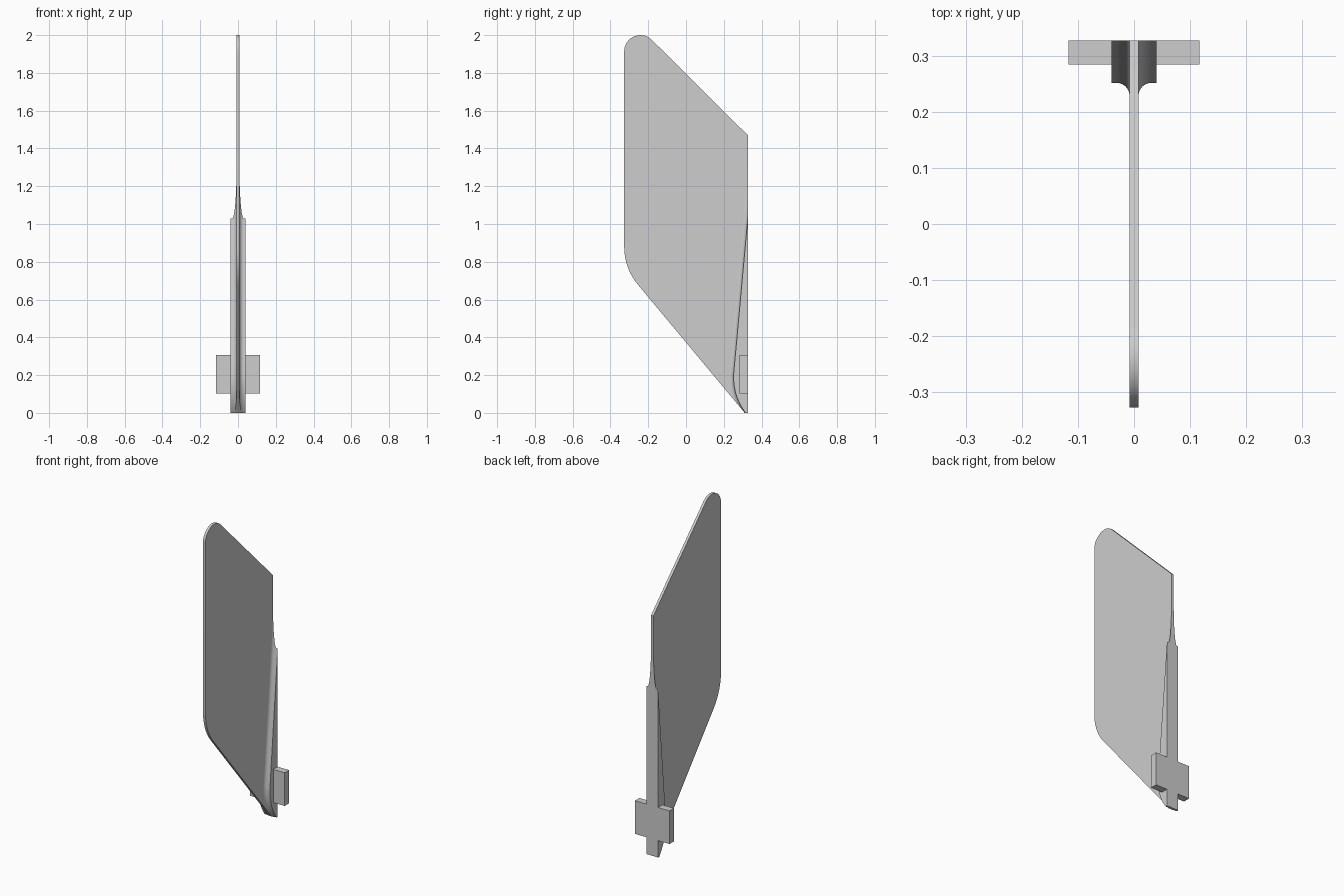
import bpy, bmesh, math
from mathutils import Vector

cube = bpy.data.objects.get("Cube")
if cube:
    bpy.data.objects.remove(cube, do_unlink=True)

BACK = 0.327      # plane of the rear face
HALF = 0.008      # half thickness of the blade
SLOPE = 1.2       # slope of the lower blade edge
LOW_FRONT = 0.311  # where the lower blade edge meets the ground

grey = bpy.data.materials.new("light grey")
grey.use_nodes = True
colour = (0.61, 0.61, 0.61, 1)
grey.diffuse_color = colour
grey.node_tree.nodes["Principled BSDF"].inputs["Base Color"].default_value = colour


def finish(name, bm):
    bmesh.ops.recalc_face_normals(bm, faces=bm.faces)
    mesh = bpy.data.meshes.new(name)
    bm.to_mesh(mesh)
    bm.free()
    mesh.materials.append(grey)
    obj = bpy.data.objects.new(name, mesh)
    bpy.context.collection.objects.link(obj)
    bpy.ops.object.select_all(action="DESELECT")
    obj.select_set(True)
    bpy.context.view_layer.objects.active = obj
    bpy.ops.object.shade_smooth_by_angle(angle=math.radians(30))


def round_corner(before, corner, after, tangent, steps=14):
    """Circular arc replacing a corner, starting a tangent length away."""
    if not tangent:
        return [corner]
    u, v = (before - corner).normalized(), (after - corner).normalized()
    half = math.acos(u.dot(v)) / 2
    radius = tangent * math.tan(half)
    centre = corner + (u + v).normalized() * (tangent / math.cos(half))
    a, b = corner + u * tangent - centre, corner + v * tangent - centre
    return [centre + a.lerp(b, i / steps).normalized() * radius
            for i in range(steps + 1)]


# Blade: rounded side outline, extruded across its thickness
corners = [
    (BACK, 0, 0),
    (LOW_FRONT, 0, 0.012),
    (-BACK, (LOW_FRONT + BACK) * SLOPE, 0.113),
    (-BACK, 2.12, 0.205),
    (BACK, 1.47, 0),
]
points = [Vector((y, z)) for y, z, t in corners]
outline = []
for i, (y, z, t) in enumerate(corners):
    outline += round_corner(points[i - 1], points[i], points[(i + 1) % len(points)], t)

bm = bmesh.new()
face = bm.faces.new([bm.verts.new((-HALF, p.x, p.y)) for p in outline])
extruded = bmesh.ops.extrude_face_region(bm, geom=[face])["geom"]
bmesh.ops.translate(bm, vec=(2 * HALF, 0, 0),
                    verts=[g for g in extruded if isinstance(g, bmesh.types.BMVert)])
if face.is_valid and len(bm.faces) < len(outline) + 2:
    bm.faces.new([v for v in face.verts])
finish("fin_blade", bm)


# Mounting flange: filleted section lofted upward along a sloping front edge
def flange_edge(z):
    if z < 0.2:
        return 0.2515 + 0.0635 * (1 - z / 0.2) ** 2.3
    return 0.2515 + (z - 0.2) * 0.091


def flange_section(z):
    e, r = flange_edge(z), 0.023
    side = [(0.04, BACK + 0.2), (0.04, e)]
    for i in range(11):
        a = math.pi / 2 * i / 10
        side.append((HALF + r - r * math.sin(a), e - r + r * math.cos(a)))
    return side + [(-x, y) for x, y in reversed(side)]


bm = bmesh.new()
levels = [0.2 * i / 16 for i in range(16)] + [0.2 + 1.2 * i / 12 for i in range(13)]
rings = [[bm.verts.new((x, y, z)) for x, y in flange_section(z)] for z in levels]
for low, high in zip(rings, rings[1:]):
    for i in range(len(low)):
        j = (i + 1) % len(low)
        bm.faces.new((low[i], low[j], high[j], high[i]))
bm.faces.new(rings[0])
bm.faces.new(rings[-1])
# Trim flush with the rear face and with the lower blade edge
for point, normal in (((0, BACK, 0), (0, 1, 0)),
                      ((0, LOW_FRONT, 0), (0, -SLOPE, -1))):
    bmesh.ops.bisect_plane(bm, geom=bm.verts[:] + bm.edges[:] + bm.faces[:],
                           plane_co=point, plane_no=normal, clear_outer=True)
    bmesh.ops.holes_fill(bm, edges=[e for e in bm.edges if e.is_boundary], sides=0)
finish("mounting_flange", bm)

# Crossbar at the foot of the flange
bm = bmesh.new()
bmesh.ops.create_cube(bm, size=1)
bmesh.ops.scale(bm, vec=(0.234, 0.043, 0.203), verts=bm.verts)
bmesh.ops.translate(bm, vec=(0, BACK - 0.0215, 0.2045), verts=bm.verts)
finish("mounting_crossbar", bm)
